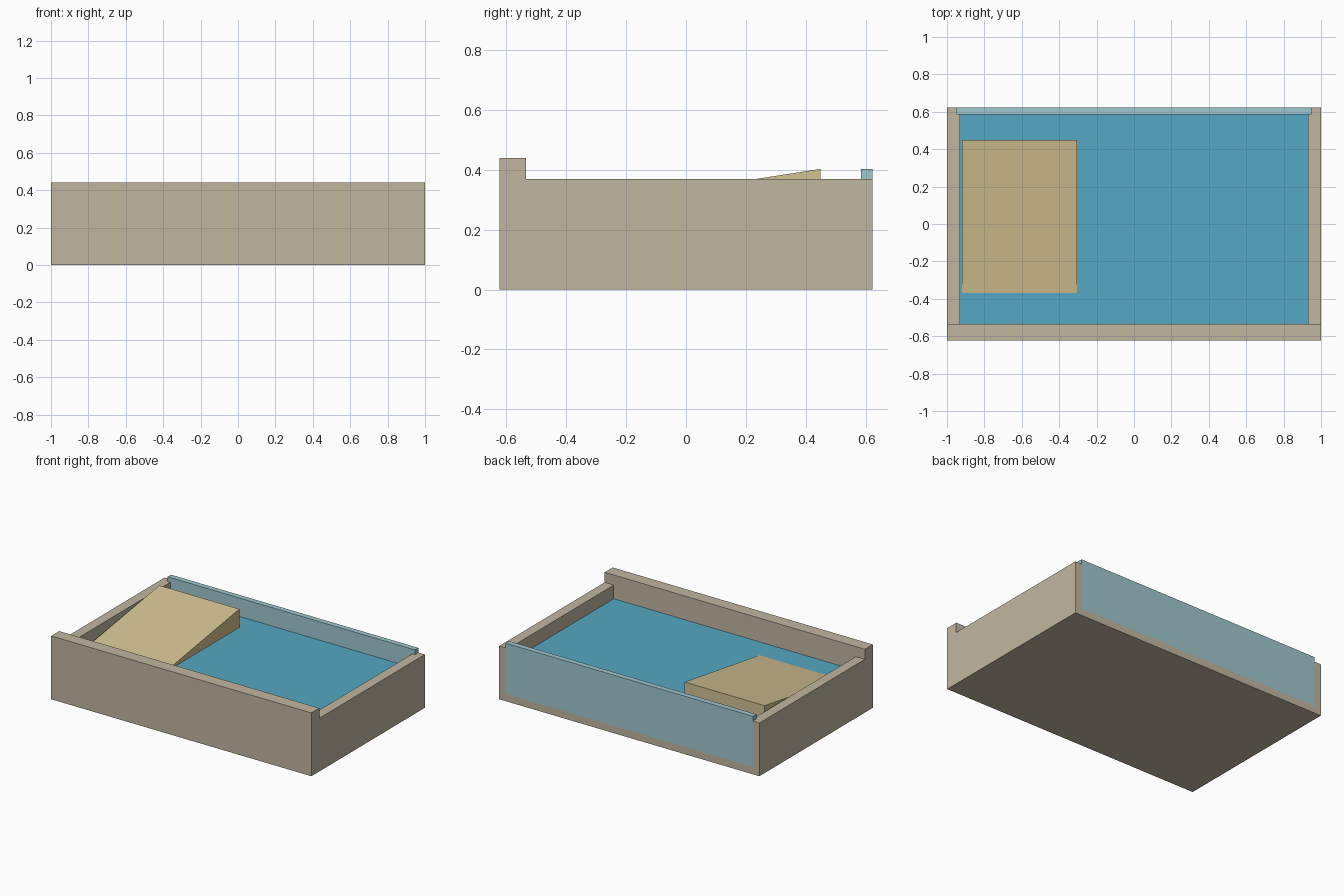
import bpy, bmesh
from mathutils import Vector

if "Cube" in bpy.data.objects:
    bpy.data.objects.remove(bpy.data.objects["Cube"])


def srgb(r, g, b):
    def lin(c):
        c /= 255
        return c / 12.92 if c <= 0.04045 else ((c + 0.055) / 1.055) ** 2.4
    return (lin(r), lin(g), lin(b), 1)


def material(name, rgb):
    m = bpy.data.materials.new(name)
    m.diffuse_color = srgb(*rgb)
    m.use_nodes = True
    m.node_tree.nodes["Principled BSDF"].inputs["Base Color"].default_value = m.diffuse_color
    return m


STONE = material("stone", (194, 182, 160))
WATER = material("water_blue", (84, 168, 195))
SAND = material("sand", (212, 194, 146))
GLASS = material("pale_glass", (160, 200, 208))


def prism(name, points, offset, mat):
    """Extrude a flat outline of 3D points along an offset vector."""
    bm = bmesh.new()
    face = bm.faces.new([bm.verts.new(p) for p in points])
    ext = bmesh.ops.extrude_face_region(bm, geom=[face])
    verts = [g for g in ext["geom"] if isinstance(g, bmesh.types.BMVert)]
    bmesh.ops.translate(bm, verts=verts, vec=Vector(offset))
    bmesh.ops.recalc_face_normals(bm, faces=bm.faces)
    mesh = bpy.data.meshes.new(name)
    bm.to_mesh(mesh)
    bm.free()
    mesh.materials.append(mat)
    obj = bpy.data.objects.new(name, mesh)
    bpy.context.collection.objects.link(obj)
    return obj


def box(name, x0, x1, y0, y1, z0, z1, mat):
    outline = [(x0, y0, z0), (x1, y0, z0), (x1, y1, z0), (x0, y1, z0)]
    return prism(name, outline, (0, 0, z1 - z0), mat)


Y = 0.6225           # half depth
FRONT_IN = -0.535    # inner face of the front wall
GLASS_IN = 0.585     # inner face of the glass
FLOOR, WATER_Z, SIDE_Z = 0.05, 0.275, 0.37

# Basin shell
box("floor_slab", -1, 1, -Y, Y, 0, FLOOR, STONE)
box("front_wall", -1, 1, -Y, FRONT_IN, FLOOR, 0.44, STONE)

# Side walls, with a rebate at the back that holds the glass
for name, s in (("left_wall", -1), ("right_wall", 1)):
    plan = [(1, FRONT_IN), (1, Y), (0.95, Y), (0.95, GLASS_IN),
            (0.93, GLASS_IN), (0.93, FRONT_IN)]
    prism(name, [(s * x, y, FLOOR) for x, y in plan], (0, 0, SIDE_Z - FLOOR), STONE)

# Glass back panel
box("glass_panel", -0.95, 0.95, GLASS_IN, Y, FLOOR, 0.403, GLASS)

# Water body
box("water", -0.93, 0.93, FRONT_IN, GLASS_IN, FLOOR, WATER_Z, WATER)

# Sloping ramp rising out of the water
side = [(-0.37, FLOOR), (0.45, FLOOR), (0.45, 0.403), (-0.37, WATER_Z + 0.001)]
prism("ramp", [(-0.92, y, z) for y, z in side], (0.615, 0, 0), SAND)
